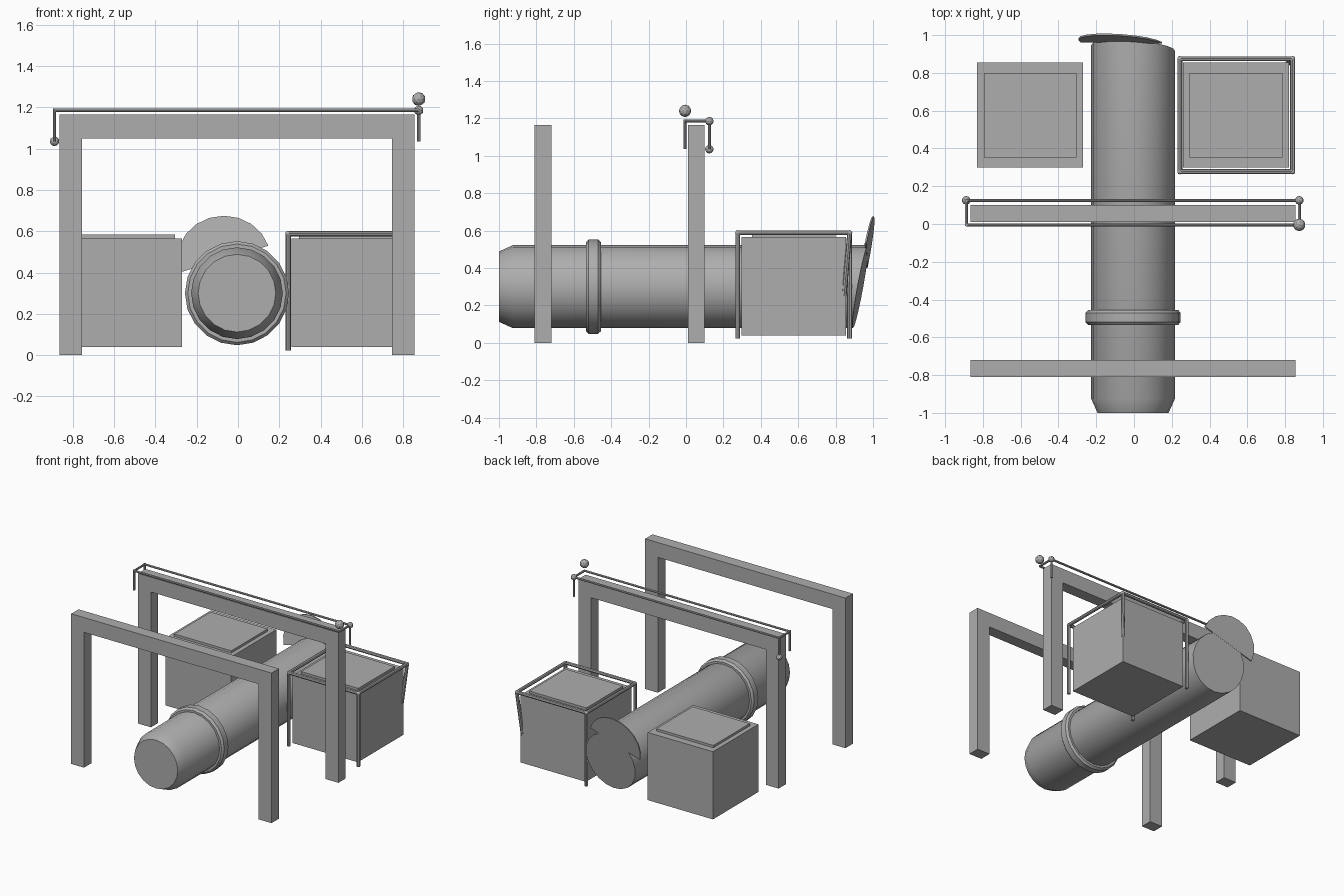
import bpy, bmesh, math
from mathutils import Vector

if "Cube" in bpy.data.objects:
    bpy.data.objects.remove(bpy.data.objects["Cube"])

grey = bpy.data.materials.new("plain grey")
grey.diffuse_color = (0.42, 0.42, 0.42, 1)
grey.use_nodes = True
grey.node_tree.nodes["Principled BSDF"].inputs["Base Color"].default_value = grey.diffuse_color


def finish(name, bm, smooth=False):
    bmesh.ops.recalc_face_normals(bm, faces=bm.faces)
    me = bpy.data.meshes.new(name)
    bm.to_mesh(me)
    bm.free()
    me.materials.append(grey)
    ob = bpy.data.objects.new(name, me)
    bpy.context.collection.objects.link(ob)
    if smooth:
        bpy.ops.object.select_all(action='DESELECT')
        ob.select_set(True)
        bpy.context.view_layer.objects.active = ob
        bpy.ops.object.shade_smooth_by_angle(angle=math.radians(30))
    return ob


def add_box(bm, lo, hi):
    v = bmesh.ops.create_cube(bm, size=1)["verts"]
    for p in v:
        p.co = Vector([(lo[i] + hi[i]) / 2 + p.co[i] * (hi[i] - lo[i]) for i in range(3)])


def add_rod(bm, a, b, r, n=8):
    a, b = Vector(a), Vector(b)
    d = b - a
    v = bmesh.ops.create_cone(bm, cap_ends=True, segments=n, radius1=r, radius2=r,
                              depth=d.length)["verts"]
    q = d.to_track_quat('Z', 'Y')
    for p in v:
        p.co = q @ p.co + (a + b) / 2


def add_ball(bm, c, r):
    v = bmesh.ops.create_icosphere(bm, subdivisions=2, radius=r)["verts"]
    for p in v:
        p.co += Vector(c)


CX, CZ, N = -0.005, 0.30, 20


def slant(x, z):
    # tilted plane that closes the back of the tube
    return 0.932 + 0.18 * (z - CZ) - 0.07 * x


def lathe(name, profile, closed=False, slant_end=False):
    bm = bmesh.new()
    rings = []
    for k, (r, y) in enumerate(profile):
        ring = []
        for i in range(N):
            a = 2 * math.pi * i / N
            x, z = CX + r * math.cos(a), CZ + r * math.sin(a)
            last = slant_end and k == len(profile) - 1
            ring.append(bm.verts.new((x, slant(x, z) if last else y, z)))
        rings.append(ring)
    pairs = list(zip(rings, rings[1:])) + ([(rings[-1], rings[0])] if closed else [])
    for p, q in pairs:
        for i in range(N):
            j = (i + 1) % N
            bm.faces.new((p[i], p[j], q[j], q[i]))
    if not closed:
        bm.faces.new(rings[0])
        bm.faces.new(rings[-1])
    return finish(name, bm, True)


# main tube and its collar
lathe("tube", [(0.188, -1.0), (0.222, -0.925), (0.222, 0.93)], slant_end=True)
lathe("collar", [(0.215, -0.535), (0.238, -0.535), (0.252, -0.52),
                 (0.252, -0.47), (0.238, -0.455), (0.215, -0.455)], closed=True)

# half-disc flap on the slanted back end
bm = bmesh.new()
tilt = math.radians(18)
front, back = [], []
for i in range(11):
    a = tilt + math.pi * i / 10
    x, z = -0.068 + 0.226 * math.cos(a), 0.465 + 0.21 * math.sin(a)
    y = slant(x, z)
    front.append(bm.verts.new((x, y - 0.008, z)))
    back.append(bm.verts.new((x, y + 0.001, z)))
bm.faces.new(front)
bm.faces.new(back)
for i in range(11):
    j = (i + 1) % 11
    bm.faces.new((front[i], front[j], back[j], back[i]))
finish("end_flap", bm)

# two gate frames
for name, y0 in (("front_gate", -0.81), ("middle_gate", 0.01)):
    bm = bmesh.new()
    outline = [(-0.865, 0), (-0.865, 1.165), (0.855, 1.165), (0.855, 0),
               (0.745, 0), (0.745, 1.05), (-0.755, 1.05), (-0.755, 0)]
    face = bm.faces.new([bm.verts.new((x, y0, z)) for x, z in outline])
    ext = bmesh.ops.extrude_face_region(bm, geom=[face])["geom"]
    for v in ext:
        if isinstance(v, bmesh.types.BMVert):
            v.co.y += 0.09
    # keep the front face so the frame is closed
    if not face.is_valid:
        bmesh.ops.holes_fill(bm, edges=bm.edges)
    finish(name, bm)

# two crates with raised lids
for name, x0 in (("left_crate", -0.83), ("right_crate", 0.26)):
    bm = bmesh.new()
    add_box(bm, (x0, 0.298, 0.04), (x0 + 0.56, 0.855, 0.565))
    add_box(bm, (x0 + 0.035, 0.353, 0.55), (x0 + 0.525, 0.80, 0.583))
    finish(name, bm)

# rail around the right crate
bm = bmesh.new()
R = 0.013
c = [(0.243, 0.277), (0.84, 0.277), (0.84, 0.875), (0.243, 0.875)]
for i in range(4):
    a, b = c[i], c[(i + 1) % 4]
    add_rod(bm, (*a, 0.588), (*b, 0.588), R)
    add_ball(bm, (*a, 0.588), R * 1.1)
for x, y in (c[0], c[1], c[3]):
    add_rod(bm, (x, y, 0.588), (x, y, 0.022), R)
add_rod(bm, (*c[2], 0.588), (0.81, 0.845, 0.25), R)
finish("crate_rail", bm, True)

# thin wire loop on the middle gate
bm = bmesh.new()
L, Rt, F, B, Z = -0.888, 0.875, -0.005, 0.125, 1.185
w = [(L, F), (Rt, F), (Rt, B), (L, B)]
for i in range(4):
    add_rod(bm, (*w[i], Z), (*w[(i + 1) % 4], Z), 0.008)
for x, y in (w[0], w[2], w[3]):
    add_rod(bm, (x, y, Z + 0.008), (x, y, 1.035), 0.008)
finish("gate_wire", bm, True)

# balls on the wire
bm = bmesh.new()
add_ball(bm, (Rt, F, 1.24), 0.033)
add_ball(bm, (Rt, B, Z), 0.023)
add_ball(bm, (L, B, 1.035), 0.023)
finish("wire_balls", bm)
